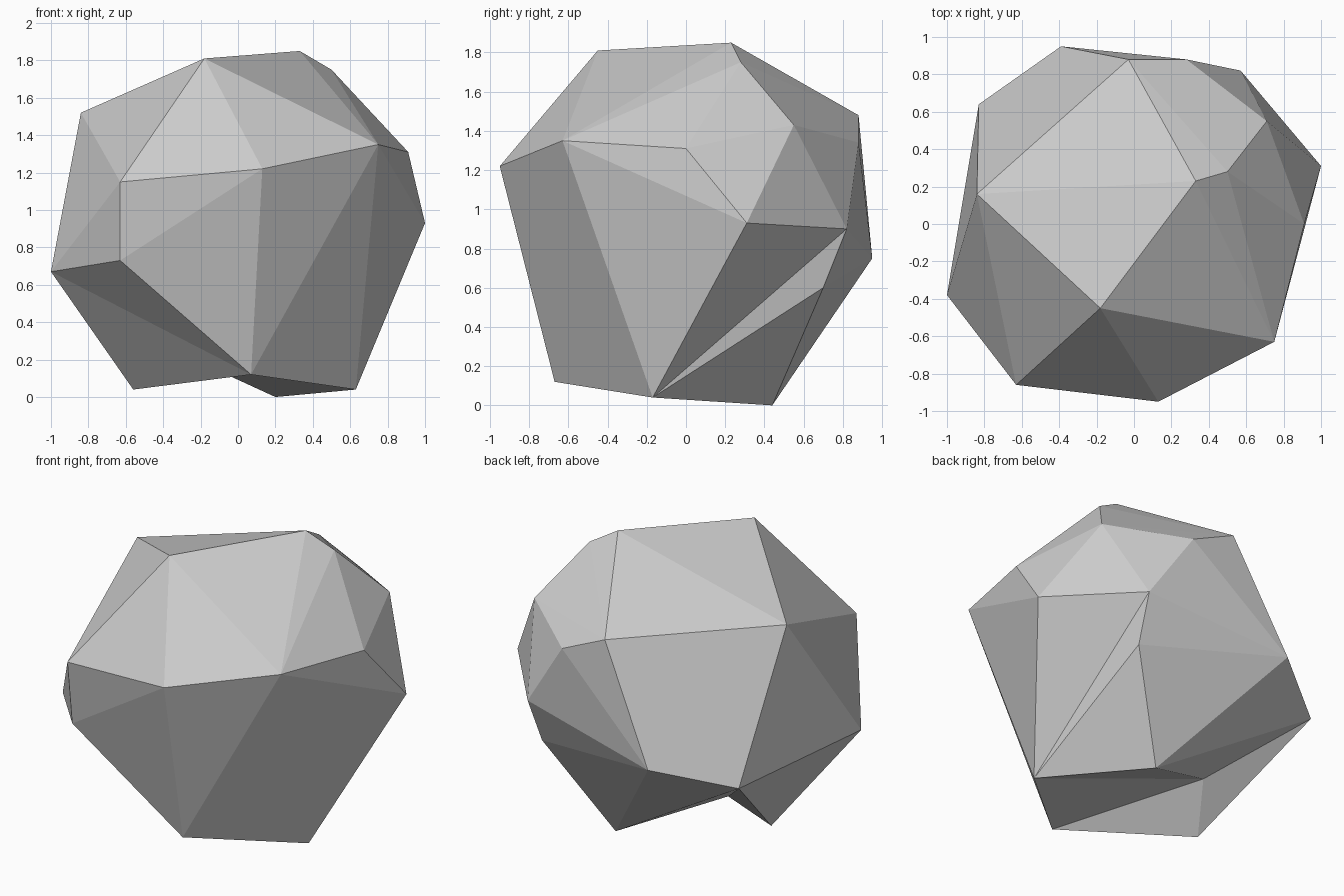
import bpy
import bmesh

if "Cube" in bpy.data.objects:
    bpy.data.objects.remove(bpy.data.objects["Cube"])

# Corner points of the faceted boulder, by ring from the top down
crown = [(-.18, -.45, 1.81), (.33, .23, 1.85), (.50, .28, 1.75), (-.84, .16, 1.52),
         (-.03, .88, 1.48), (.71, .55, 1.43), (.28, .88, 1.34)]
girdle = [(.75, -.63, 1.35), (.91, 0, 1.31), (.13, -.95, 1.22), (-.63, -.86, 1.15),
          (1, .31, .93), (-.39, .95, .75)]
K, V, N2 = (.57, .82, .90), (.55, .70, .60), (-.63, -.81, .73)
P, Q = (-1, -.38, .67), (-.83, .64, .63)
R, S, T, U = (.07, -.67, .12), (.63, -.17, .04), (.20, .44, 0), (-.56, -.08, .04)
hollow = (-.41, .15, .28)
G = girdle[4]

bm = bmesh.new()
vert = {p: bm.verts.new(p) for p in crown + girdle + [K, V, N2, P, Q, R, S, T, U]}
bmesh.ops.convex_hull(bm, input=bm.verts[:])


def flip(a, b):
    """Turn the diagonal between two corners to make a shallow crease."""
    edge = bm.edges.get((vert[a], vert[b]))
    if edge and len(edge.link_faces) == 2 and all(len(f.verts) == 3 for f in edge.link_faces):
        bmesh.utils.edge_rotate(edge, False)


flip(G, V)
flip(N2, U)

# Hollow in the underside: open the base and fan its rim to an inner point
base = {vert[p] for p in (Q, R, S, T, U)}
under = [f for f in bm.faces if set(f.verts) <= base]
bmesh.ops.delete(bm, geom=under, context='FACES')
rim = [e for e in bm.edges if e.is_boundary]
apex = bm.verts.new(hollow)
for e in rim:
    bm.faces.new((e.verts[0], e.verts[1], apex))
bmesh.ops.recalc_face_normals(bm, faces=bm.faces[:])

mesh = bpy.data.meshes.new("boulder")
bm.to_mesh(mesh)
bm.free()
bpy.context.collection.objects.link(bpy.data.objects.new("boulder", mesh))
